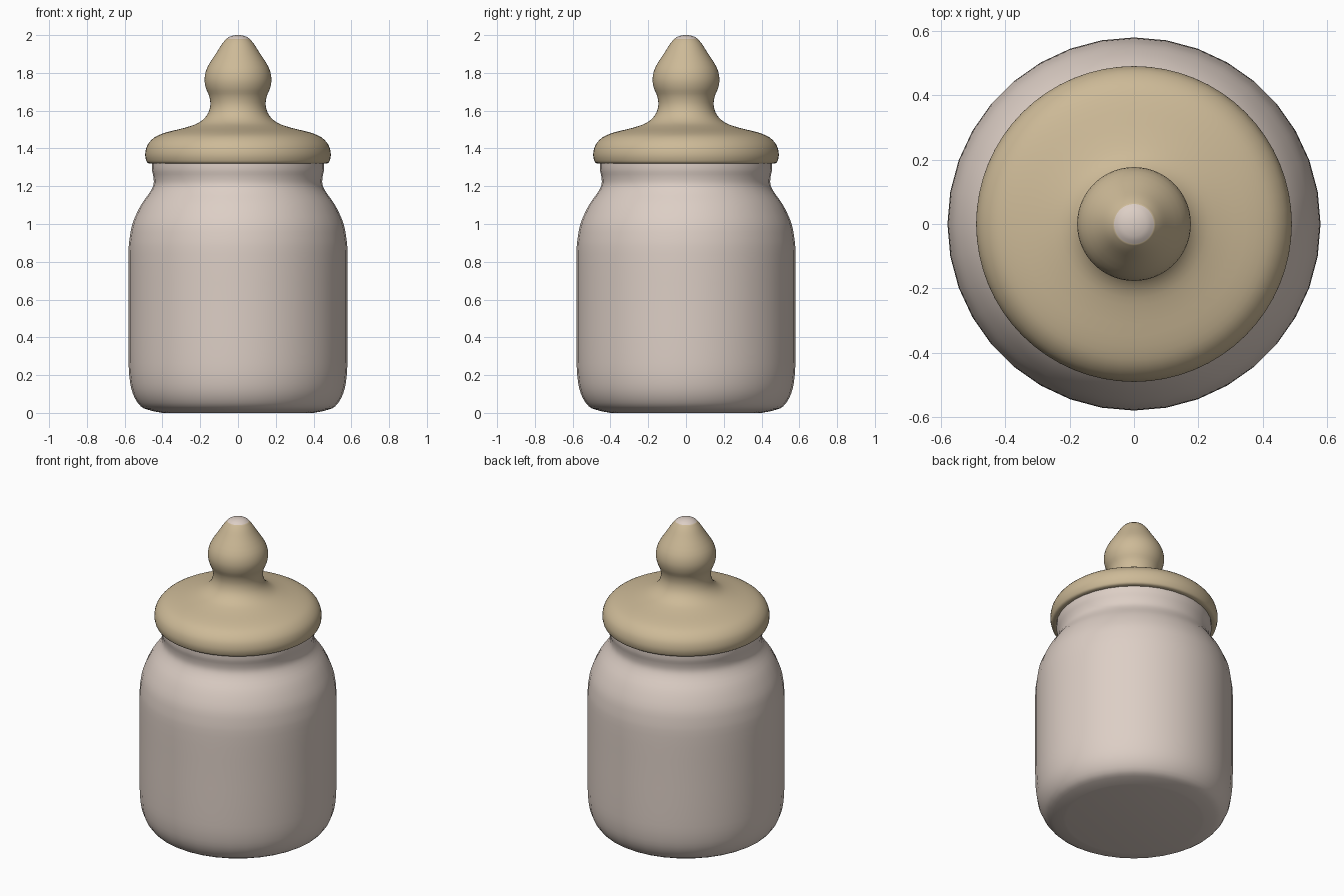
import bpy, bmesh, math
from mathutils import Vector

if "Cube" in bpy.data.objects:
    bpy.data.objects.remove(bpy.data.objects["Cube"])


def material(name, rgb):
    m = bpy.data.materials.new(name)
    m.diffuse_color = (*rgb, 1)
    m.use_nodes = True
    m.node_tree.nodes["Principled BSDF"].inputs["Base Color"].default_value = m.diffuse_color
    return m


CERAMIC = material("pale ceramic", (0.72, 0.62, 0.56))
WOOD = material("tan lid", (0.61, 0.49, 0.31))


def smooth_profile(pts, steps):
    """Catmull-Rom curve through (radius, height) points."""
    p = [Vector(q) for q in pts]
    p = [p[0]] + p + [p[-1]]
    out = []
    for a, b, c, d in zip(p, p[1:], p[2:], p[3:]):
        for i in range(steps):
            t = i / steps
            out.append(0.5 * (2 * b + (c - a) * t + (2 * a - 5 * b + 4 * c - d) * t * t
                              + (3 * b - a - 3 * c + d) * t ** 3))
    return out + [p[-1]]


def lathe(name, pts, mat, sides, steps=3):
    """Revolve a profile about z and close both ends."""
    bm = bmesh.new()
    rings = []
    for r, z in smooth_profile(pts, steps):
        rings.append([bm.verts.new((r * math.cos(2 * math.pi * i / sides),
                                    r * math.sin(2 * math.pi * i / sides), z))
                      for i in range(sides)])
    for lo, hi in zip(rings, rings[1:]):
        for i in range(sides):
            j = (i + 1) % sides
            bm.faces.new((lo[i], lo[j], hi[j], hi[i]))
    bm.faces.new(rings[0][::-1])
    bm.faces.new(rings[-1])
    me = bpy.data.meshes.new(name)
    bm.to_mesh(me)
    bm.free()
    me.materials.append(mat)
    ob = bpy.data.objects.new(name, me)
    bpy.context.collection.objects.link(ob)
    bpy.ops.object.select_all(action='DESELECT')
    ob.select_set(True)
    bpy.context.view_layer.objects.active = ob
    bpy.ops.object.shade_smooth_by_angle(angle=math.radians(50))
    return ob


# Jar body with rounded foot, shoulder and neck
lathe("jar_body", [(0.40, 0.0), (0.46, 0.012), (0.515, 0.035), (0.556, 0.10), (0.575, 0.19),
                   (0.58, 0.32), (0.58, 0.60), (0.58, 0.84), (0.573, 0.93), (0.556, 1.01),
                   (0.514, 1.10), (0.465, 1.17), (0.447, 1.21), (0.448, 1.25),
                   (0.456, 1.29), (0.455, 1.34)], CERAMIC, 36)

# Lid flaring into the knob
lid = lathe("lid", [(0.44, 1.32), (0.475, 1.322), (0.487, 1.34), (0.491, 1.375), (0.478, 1.42),
                    (0.44, 1.46), (0.38, 1.485), (0.28, 1.51), (0.21, 1.535), (0.165, 1.575),
                    (0.147, 1.625), (0.152, 1.675), (0.17, 1.72), (0.177, 1.77),
                    (0.162, 1.83), (0.112, 1.91), (0.083, 1.955), (0.062, 1.98)], WOOD, 64)

# Pale cap at the tip of the knob
lathe("knob_tip", [(0.062, 1.98), (0.045, 1.991), (0.022, 1.998), (0.002, 2.0)], CERAMIC, 64)
